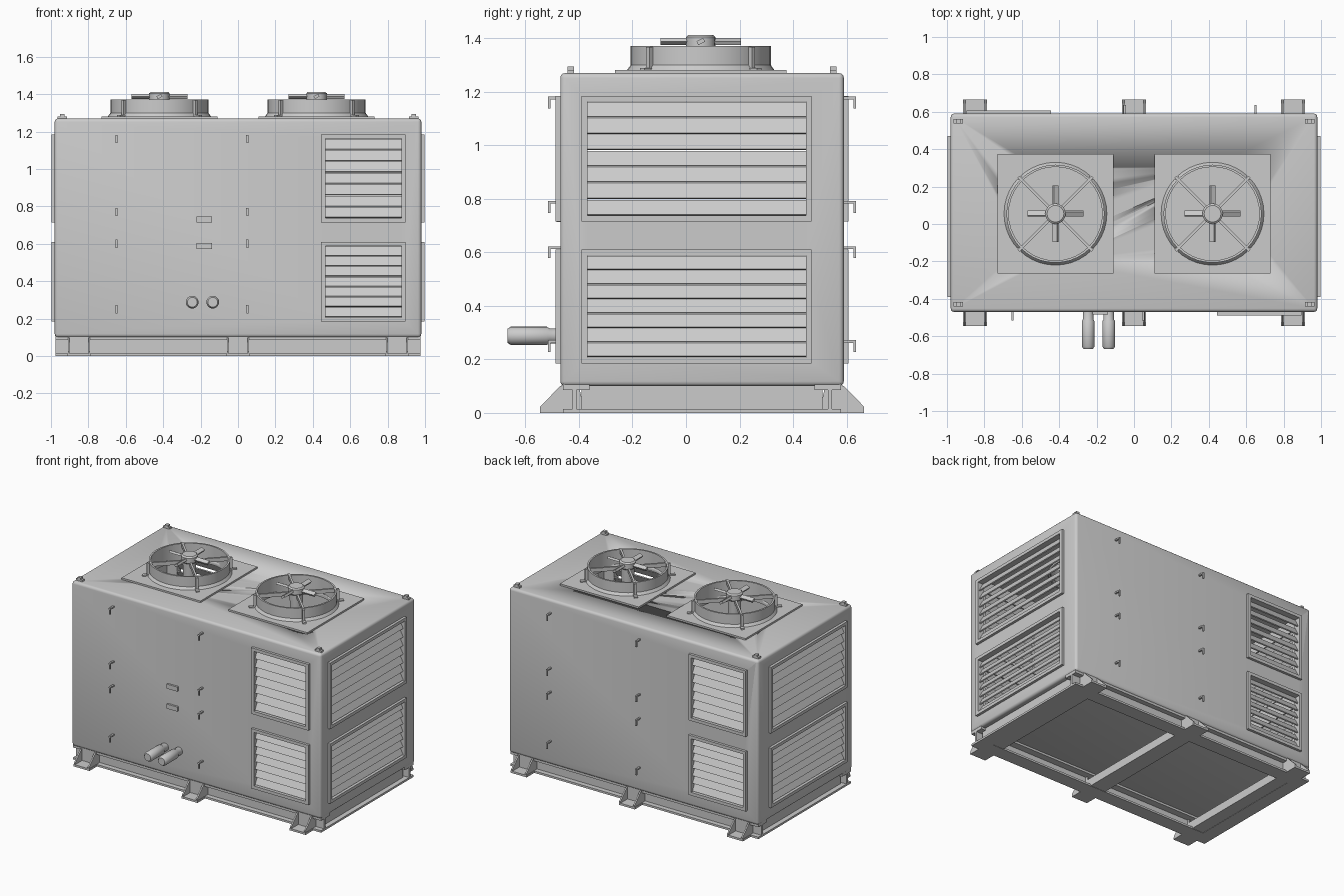
import bpy, bmesh, math
from mathutils import Matrix, Vector

if "Cube" in bpy.data.objects:
    bpy.data.objects.remove(bpy.data.objects["Cube"])

grey = bpy.data.materials.new("light grey metal")
grey.diffuse_color = (0.6, 0.6, 0.6, 1)
grey.use_nodes = True
grey.node_tree.nodes["Principled BSDF"].inputs["Base Color"].default_value = grey.diffuse_color

FRONT, BACK, TOP, BOTTOM, END = -0.47, 0.59, 1.27, 0.1, 0.98
MID = (FRONT + BACK) / 2


def finish(bm, name, smooth=False):
    bmesh.ops.recalc_face_normals(bm, faces=bm.faces)
    me = bpy.data.meshes.new(name)
    bm.to_mesh(me)
    bm.free()
    me.materials.append(grey)
    ob = bpy.data.objects.new(name, me)
    bpy.context.collection.objects.link(ob)
    if smooth:
        bpy.ops.object.select_all(action='DESELECT')
        ob.select_set(True)
        bpy.context.view_layer.objects.active = ob
        bpy.ops.object.shade_smooth_by_angle(angle=math.radians(35))
    return ob


def add_box(bm, x0, x1, y0, y1, z0, z1, mat=None):
    m = Matrix.Translation(((x0 + x1) / 2, (y0 + y1) / 2, (z0 + z1) / 2)) @ \
        Matrix.Diagonal((abs(x1 - x0), abs(y1 - y0), abs(z1 - z0), 1))
    return bmesh.ops.create_cube(bm, size=1, matrix=(mat @ m) if mat else m)["verts"]


def box(name, *dims):
    bm = bmesh.new()
    add_box(bm, *dims)
    return finish(bm, name)


def lathe(name, profile, loc, mat=None, steps=40, closed=True):
    """Spin an (r, z) profile around the local z axis."""
    bm = bmesh.new()
    vs = [bm.verts.new((r, 0, z)) for r, z in profile]
    n = len(vs)
    es = [bm.edges.new((vs[i], vs[(i + 1) % n])) for i in range(n if closed else n - 1)]
    bmesh.ops.spin(bm, geom=vs + es, axis=(0, 0, 1), cent=(0, 0, 0),
                   angle=math.tau, steps=steps)
    bmesh.ops.remove_doubles(bm, verts=bm.verts, dist=1e-5)
    bmesh.ops.transform(bm, matrix=Matrix.Translation(loc) @ (mat or Matrix()), verts=bm.verts)
    return finish(bm, name, True)


def cut(target, cutter):
    mod = target.modifiers.new("cut", 'BOOLEAN')
    mod.operation, mod.solver, mod.object = 'DIFFERENCE', 'EXACT', cutter
    bpy.context.view_layer.objects.active = target
    bpy.ops.object.modifier_apply(modifier="cut")
    bpy.data.objects.remove(cutter)


# Louvre placement: origin on the wall, local x along it, local -y outward
TURN = math.pi / 2
FACES = {
    "right": (Matrix.Translation((END, 0.04, 0)) @ Matrix.Rotation(TURN, 4, 'Z'), 0.43),
    "left": (Matrix.Translation((-END, 0.04, 0)) @ Matrix.Rotation(-TURN, 4, 'Z'), 0.43),
    "front": (Matrix.Translation((0.67, FRONT, 0)), 0.225),
    "back": (Matrix.Translation((-0.67, BACK, 0)) @ Matrix.Rotation(math.pi, 4, 'Z'), 0.225),
}
LEVELS = {"lower": (0.185, 0.61), "upper": (0.715, 1.185)}
FANS = {"left": -0.42, "right": 0.42}
FAN_Y = 0.055

# Hollow cabinet with rounded edges
bm = bmesh.new()
add_box(bm, -END, END, FRONT, BACK, BOTTOM, TOP)
bmesh.ops.bevel(bm, geom=bm.edges[:], offset=0.018, segments=3, profile=0.5, affect='EDGES')
cabinet = finish(bm, "cabinet", True)
cut(cabinet, box("hollow", -END + .025, END - .025, FRONT + .025, BACK - .025,
                 BOTTOM + .025, TOP - .02))
for mat, half in FACES.values():
    for z0, z1 in LEVELS.values():
        bm = bmesh.new()
        add_box(bm, -half + .02, half - .02, -0.05, 0.06, z0 + .02, z1 - .02, mat)
        cut(cabinet, finish(bm, "opening"))

# Louvre frames and tilted slats
for side, (mat, half) in FACES.items():
    for level, (z0, z1) in LEVELS.items():
        bm = bmesh.new()
        b, out = 0.022, -0.018
        for s in (-1, 1):
            add_box(bm, s * half, s * (half - b), out, 0.03, z0, z1, mat)
        add_box(bm, -half + b, half - b, out, 0.03, z0, z0 + b, mat)
        add_box(bm, -half + b, half - b, out, 0.03, z1 - b, z1, mat)
        finish(bm, f"{side}_{level}_louvre_frame")
        bm = bmesh.new()
        count = 7
        pitch = (z1 - z0 - 2 * b) / count
        for i in range(count):
            zc = z0 + b + (i + 0.5) * pitch
            tilt = Matrix.Translation((0, 0.012, zc)) @ Matrix.Rotation(math.radians(-28), 4, 'X')
            add_box(bm, -half + b, half - b, -0.004, 0.004,
                    -pitch * 0.5, pitch * 0.5, mat @ tilt)
        finish(bm, f"{side}_{level}_louvre_slats")

# Fans on the roof
for side, fx in FANS.items():
    loc = (fx, FAN_Y, 0)
    plate = box(f"{side}_fan_plate", fx - .31, fx + .31, FAN_Y - .32, FAN_Y + .32,
                TOP - .005, TOP + .012)
    for target in (cabinet, plate):
        cut(target, lathe("hole", [(0, 1.2), (.25, 1.2), (.25, 1.35), (0, 1.35)],
                          loc, closed=False))
    lathe(f"{side}_fan_ring", [(.25, 1.24), (.25, 1.372), (.262, 1.372), (.262, 1.30),
                               (.275, 1.282), (.275, 1.27), (.262, 1.24)], loc)
    lathe(f"{side}_fan_hub", [(0, 1.24), (.04, 1.24), (.045, 1.36), (.055, 1.37),
                              (.055, 1.405), (.045, 1.413), (0, 1.413)], loc, steps=16, closed=False)
    bm = bmesh.new()
    for k in range(4):
        # Diagonal guard arm with an outer bracket, and a short spoke between arms
        rot = Matrix.Translation(loc) @ Matrix.Rotation(TURN * (k + 0.5), 4, 'Z')
        add_box(bm, 0.04, 0.26, -0.007, 0.007, 1.345, 1.372, rot)
        add_box(bm, 0.258, 0.31, -0.012, 0.012, 1.275, 1.29, rot)
        add_box(bm, 0.258, 0.28, -0.008, 0.008, 1.28, 1.368, rot)
        rot = Matrix.Translation(loc) @ Matrix.Rotation(TURN * k, 4, 'Z')
        spoke = rot @ Matrix.Translation((0.1, 0, 1.388)) @ Matrix.Rotation(0.5, 4, 'X')
        add_box(bm, -0.06, 0.05, -0.014, 0.014, -0.008, 0.008, spoke)
    finish(bm, f"{side}_fan_arms")

# Roof corner lifting lugs
bm = bmesh.new()
for x in (-0.94, 0.94):
    for y in (FRONT + .04, BACK - .04):
        add_box(bm, x - .025, x + .025, y - .012, y + .012, TOP - .01, TOP + .012)
        add_box(bm, x - .012, x + .012, y - .012, y + .012, TOP, TOP + .025)
finish(bm, "lifting_lugs")

# Base rails: channel sections along both sides and both ends
bm = bmesh.new()
for s in (-1, 1):
    edge = MID + s * 0.52
    add_box(bm, -.975, .975, edge, edge - s * 0.10, 0.0, 0.014)
    add_box(bm, -.975, .975, edge - s * 0.035, edge - s * 0.05, 0.01, BOTTOM + .01)
    add_box(bm, -.975, .975, edge, edge - s * 0.10, 0.085, BOTTOM + .01)
    add_box(bm, s * .975, s * .88, MID - .45, MID + .45, 0.0, 0.014)
    add_box(bm, s * .94, s * .925, MID - .45, MID + .45, 0.01, BOTTOM + .01)
finish(bm, "base_rails")

# Cross beams and feet with sloping gussets
for name, x in (("left", -.85), ("middle", 0), ("right", .85)):
    box(f"{name}_cross_beam", x - .06, x + .06, MID - .515, MID + .515, 0.002, 0.06)
    bm = bmesh.new()
    for s in (-1, 1):
        tip = MID + s * 0.605
        add_box(bm, x - .063, x + .063, tip, tip - s * 0.18, 0, 0.014)
        add_box(bm, x - .06, x + .06, MID + s * .525, MID + s * .505, 0.01, BOTTOM + .005)
        for gx in (x - .06, x + .05):
            outline = [(tip, .01), (tip, .024), (MID + s * .53, BOTTOM),
                       (MID + s * .46, BOTTOM), (MID + s * .44, .01)]
            f = bm.faces.new([bm.verts.new((gx, y, z)) for y, z in outline])
            g = bmesh.ops.extrude_face_region(bm, geom=[f])["geom"]
            bmesh.ops.translate(bm, vec=(.01, 0, 0),
                                verts=[v for v in g if isinstance(v, bmesh.types.BMVert)])
    finish(bm, f"{name}_feet")

# Door hinges and hooks, repeated on the opposite side by a half turn
HALF_TURN = Matrix.Translation((0, 2 * MID, 0)) @ Matrix.Rotation(math.pi, 4, 'Z')
for side, mat in (("front", Matrix()), ("back", HALF_TURN)):
    bm = bmesh.new()
    for x in (-0.65, 0.05):
        for z in (1.16, 0.77, 0.6, 0.25):
            add_box(bm, x - .006, x + .006, FRONT - .045, FRONT + .01, z + .012, z + .022, mat)
            add_box(bm, x - .005, x + .005, FRONT - .045, FRONT - .036, z - .022, z + .022, mat)
    finish(bm, f"{side}_door_hooks")

# Front door handles
for name, z in (("upper", .73), ("lower", .588)):
    box(f"{name}_door_handle", -.222, -.138, FRONT - .014, FRONT + .01, z - .016, z + .016)

# Pipe stubs with collars
for name, x in (("left", -.245), ("right", -.135)):
    lathe(f"{name}_pipe", [(0, -.03), (.028, -.03), (.028, .04), (.034, .05), (.034, .185),
                           (.026, .197), (0, .197)], (x, FRONT, .288),
          Matrix.Rotation(TURN, 4, 'X'), steps=20, closed=False)
